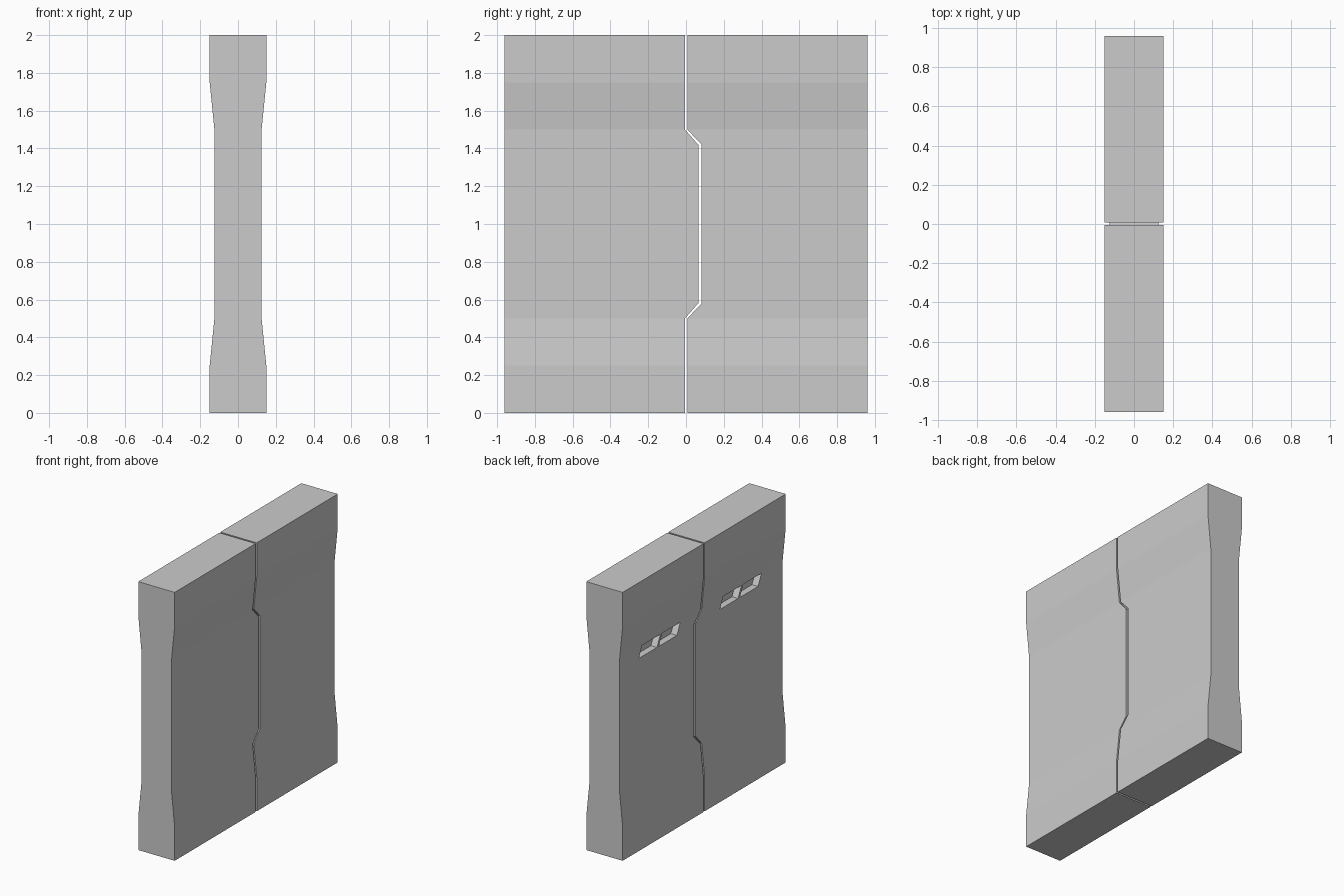
import bpy, bmesh

if "Cube" in bpy.data.objects:
    bpy.data.objects.remove(bpy.data.objects["Cube"], do_unlink=True)

grey = bpy.data.materials.new("plain_grey")
COLOUR = (0.6, 0.6, 0.6, 1)
grey.diffuse_color = COLOUR
grey.use_nodes = True
grey.node_tree.nodes["Principled BSDF"].inputs["Base Color"].default_value = COLOUR


def loft(name, rings):
    """Solid through a stack of four-point rings."""
    bm = bmesh.new()
    rows = [[bm.verts.new(p) for p in ring] for ring in rings]
    for low, high in zip(rows, rows[1:]):
        for i in range(4):
            j = (i + 1) % 4
            bm.faces.new((low[i], low[j], high[j], high[i]))
    bm.faces.new(rows[0][::-1])
    bm.faces.new(rows[-1])
    bmesh.ops.recalc_face_normals(bm, faces=bm.faces)
    mesh = bpy.data.meshes.new(name)
    bm.to_mesh(mesh)
    bm.free()
    mesh.materials.append(grey)
    obj = bpy.data.objects.new(name, mesh)
    bpy.context.collection.objects.link(obj)
    return obj


def rect(x0, x1, y0, y1, z):
    return [(x0, y0, z), (x1, y0, z), (x1, y1, z), (x0, y1, z)]


# Lower half of the door: height, half thickness, is the seam stepped sideways
WIDE, WAIST, EDGE = 0.15, 0.125, 0.96
half = [(0, WIDE, 0), (0.25, WIDE, 0), (0.5, WAIST, 0), (0.58, WAIST, 1)]
levels = half + [(2 - z, t, s) for z, t, s in reversed(half)]


def door(name, outer, seam, step):
    rings = []
    for z, t, s in levels:
        y0, y1 = sorted((outer, step if s else seam))
        rings.append(rect(-t, t, y0, y1, z))
    return loft(name, rings)


def cut_window(panel, y):
    """Slanted recess on the -x side, split by a slim bar."""
    length, bar, lean, depth = 0.45, 0.02, 0.04, 0.05
    for a, b in ((-length / 2, -bar / 2), (bar / 2, length / 2)):
        rings = [rect(-0.2, depth - WAIST, y + a + d, y + b + d, z)
                 for z, d in ((1.415, lean / 2), (1.498, -lean / 2))]
        cutter = loft("window_cutter", rings)
        cutter.hide_render = True
        mod = panel.modifiers.new("window", 'BOOLEAN')
        mod.operation = 'DIFFERENCE'
        mod.solver = 'EXACT'
        mod.object = cutter
        bpy.context.view_layer.objects.active = panel
        bpy.ops.object.modifier_apply(modifier=mod.name)
        bpy.data.objects.remove(cutter, do_unlink=True)


# Two interlocking door panels with a narrow gap between them
front_door = door("front_door_panel", -EDGE, -0.006, 0.065)
back_door = door("back_door_panel", EDGE, 0.007, 0.083)
cut_window(front_door, -0.465)
cut_window(back_door, 0.49)
